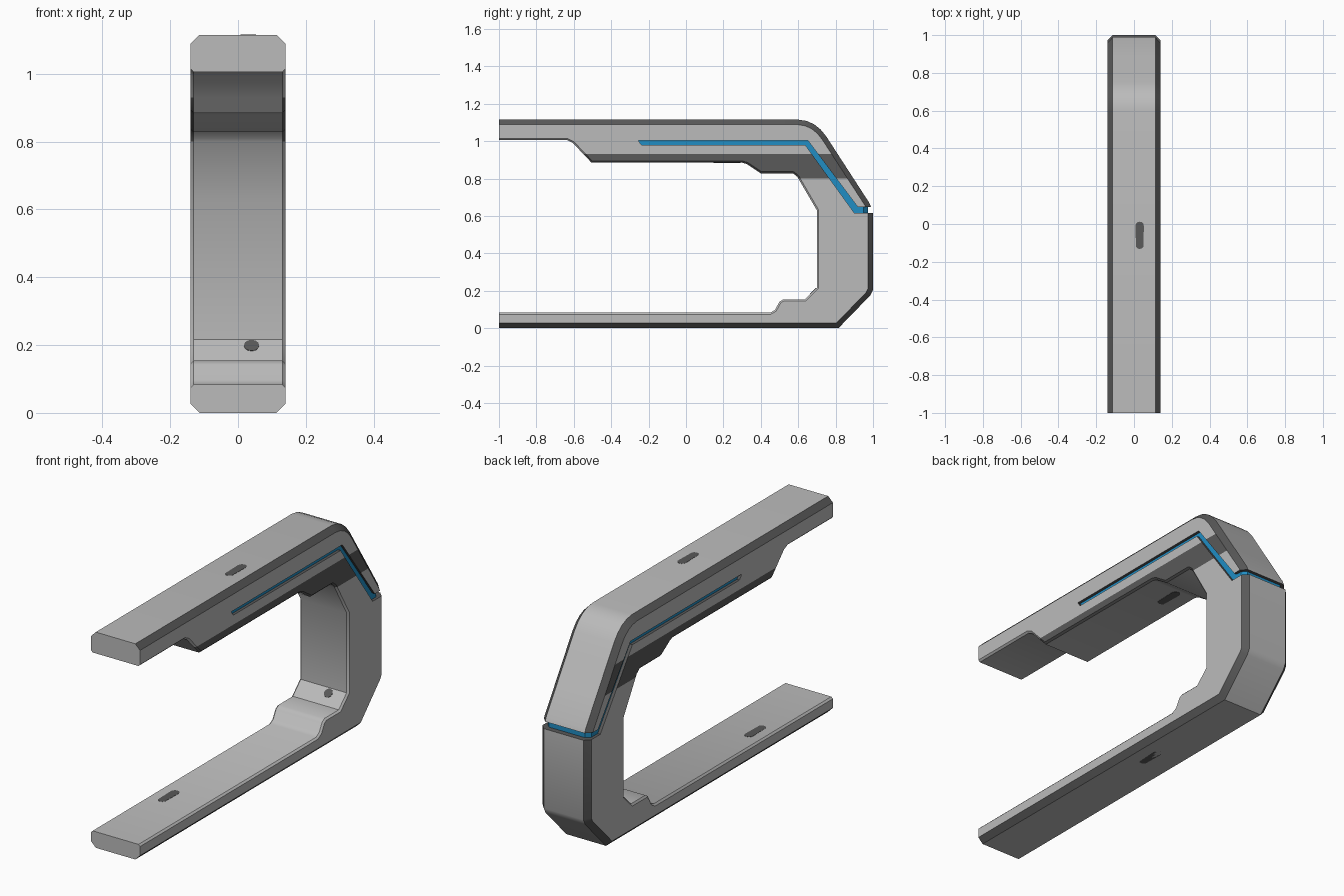
import bpy, bmesh, math
from mathutils import Vector

if "Cube" in bpy.data.objects:
    bpy.data.objects.remove(bpy.data.objects["Cube"])

def make_mat(name, rgb):
    m = bpy.data.materials.new(name)
    m.diffuse_color = (*rgb, 1)
    m.use_nodes = True
    m.node_tree.nodes["Principled BSDF"].inputs["Base Color"].default_value = m.diffuse_color
    return m

MATS = [make_mat("light grey", (0.50, 0.50, 0.50)),
        make_mat("dark grey", (0.10, 0.10, 0.10)),
        make_mat("blue", (0.015, 0.27, 0.55))]
LIGHT, DARK, BLUE = 0, 1, 2

def to_object(bm, name):
    me = bpy.data.meshes.new(name)
    bm.to_mesh(me)
    bm.free()
    for m in MATS:
        me.materials.append(m)
    ob = bpy.data.objects.new(name, me)
    bpy.context.collection.objects.link(ob)
    return ob

def prism(profile, half):
    """Extrude a (y, z) outline across x; returns bmesh and both vertex rings."""
    bm = bmesh.new()
    rings = [[bm.verts.new((x, y, z)) for y, z in profile] for x in (-half, half)]
    n = len(profile)
    for r in rings:
        bm.faces.new(r)
    for i in range(n):
        j = (i + 1) % n
        bm.faces.new((rings[0][i], rings[0][j], rings[1][j], rings[1][i]))
    bmesh.ops.recalc_face_normals(bm, faces=bm.faces)
    return bm, rings

def subtract(ob, cutter):
    mod = ob.modifiers.new("cut", 'BOOLEAN')
    mod.operation = 'DIFFERENCE'
    mod.solver = 'EXACT'
    mod.object = cutter
    bpy.context.view_layer.objects.active = ob
    bpy.ops.object.modifier_apply(modifier=mod.name)
    bpy.data.objects.remove(cutter)

# Frame: C-shaped outline, outer edge first and then the inner edge
outer = [(-1, 1.115), (0.60, 1.115), (0.645, 1.108), (0.685, 1.09), (0.72, 1.062),
         (0.75, 1.025), (0.98, 0.67), (1.0, 0.62), (1.0, 0.205), (0.985, 0.175),
         (0.815, 0), (-1, 0)]
inner = [(-1, 0.083), (0.45, 0.083), (0.475, 0.097), (0.50, 0.142), (0.52, 0.154),
         (0.635, 0.154), (0.70, 0.217), (0.70, 0.63), (0.595, 0.81), (0.572, 0.828),
         (0.40, 0.828), (0.325, 0.878), (0.30, 0.885), (-0.505, 0.885),
         (-0.605, 0.99), (-0.635, 1.005), (-1, 1.005)]
bm, rings = prism(outer + inner, 0.14)
k, n = len(outer), len(outer) + len(inner)
side_edges = lambda a, b: [bm.edges.get((r[i], r[i + 1])) for r in rings for i in range(a, b)]
outer_edges, inner_edges = side_edges(0, k - 1), side_edges(k, n - 1)
# Small inner bevel, then the wide dark outer chamfer
bmesh.ops.bevel(bm, geom=inner_edges, offset=0.009, offset_type='OFFSET', segments=1,
                affect='EDGES', profile=0.5, material=LIGHT)
outer_edges = [e for e in bm.edges
               if abs(abs(e.verts[0].co.x) - 0.14) < 1e-4 and e.verts[0].co.x * e.verts[1].co.x > 0
               and any((Vector(p) - e.verts[0].co.yz).length < 1e-4 for p in outer)
               and any((Vector(p) - e.verts[1].co.yz).length < 1e-4 for p in outer)]
bmesh.ops.bevel(bm, geom=outer_edges, offset=0.027, offset_type='OFFSET', segments=1,
                affect='EDGES', profile=0.5, material=DARK)
# Dark band on the side faces
Z0, Z1 = 0.80, 0.93
for z in (Z0, Z1):
    bmesh.ops.bisect_plane(bm, geom=bm.verts[:] + bm.edges[:] + bm.faces[:],
                           plane_co=(0, 0, z), plane_no=(0, 0, 1))
bm.normal_update()
for f in bm.faces:
    if abs(f.normal.x) > 0.3 and all(Z0 - 1e-3 < v.co.z < Z1 + 1e-3 for v in f.verts):
        f.material_index = DARK
frame = to_object(bm, "frame")

# Groove cutter: bent strip hollowed by a core, so only the groove floor is blue
groove = [(-0.255, 1.003), (0.652, 1.003), (0.918, 0.648), (1.1, 0.648),
          (1.1, 0.616), (0.90, 0.616), (0.638, 0.979), (-0.238, 0.979)]
bm, _ = prism(groove, 0.2)
for f in bm.faces:
    f.material_index = DARK
cutter = to_object(bm, "groove_cutter")
cutter.hide_render = True
bm, _ = prism([(-0.6, 0.4), (0.972, 0.4), (0.972, 1.3), (-0.6, 1.3)], 0.125)
back = [e for e in bm.edges if all(v.co.y > 0.9 for v in e.verts)
        and abs(e.verts[0].co.z - e.verts[1].co.z) > 0.5]
bmesh.ops.bevel(bm, geom=back, offset=0.022, offset_type='OFFSET', segments=1,
                affect='EDGES', profile=0.5)
for f in bm.faces:
    f.material_index = BLUE
core = to_object(bm, "groove_core")
core.hide_render = True
subtract(cutter, core)
subtract(frame, cutter)

bpy.ops.object.select_all(action='DESELECT')
frame.select_set(True)
bpy.context.view_layer.objects.active = frame
bpy.ops.object.shade_smooth_by_angle(angle=math.radians(34))

# Small dark oval marks lying on the surfaces
def mark(name, loc, length, width, tilt=0.0):
    bm = bmesh.new()
    bmesh.ops.create_cone(bm, cap_ends=True, segments=12, radius1=width / 2,
                          radius2=width / 2, depth=0.004)
    for v in bm.verts:
        v.co.y += math.copysign((length - width) / 2, v.co.y)
    for f in bm.faces:
        f.material_index = DARK
    ob = to_object(bm, name)
    ob.location = loc
    ob.rotation_euler.x = tilt

mark("top_mark", (0.03, -0.06, 1.114), 0.145, 0.045)
mark("lower_arm_mark", (-0.06, -0.48, 0.082), 0.145, 0.045)
mark("bottom_mark", (0.03, 0.16, 0.002), 0.145, 0.045)
mark("upper_arm_mark", (-0.035, 0.22, 0.886), 0.145, 0.045)
mark("inner_wall_mark", (0.04, 0.681, 0.198), 0.046, 0.045, math.radians(45))
